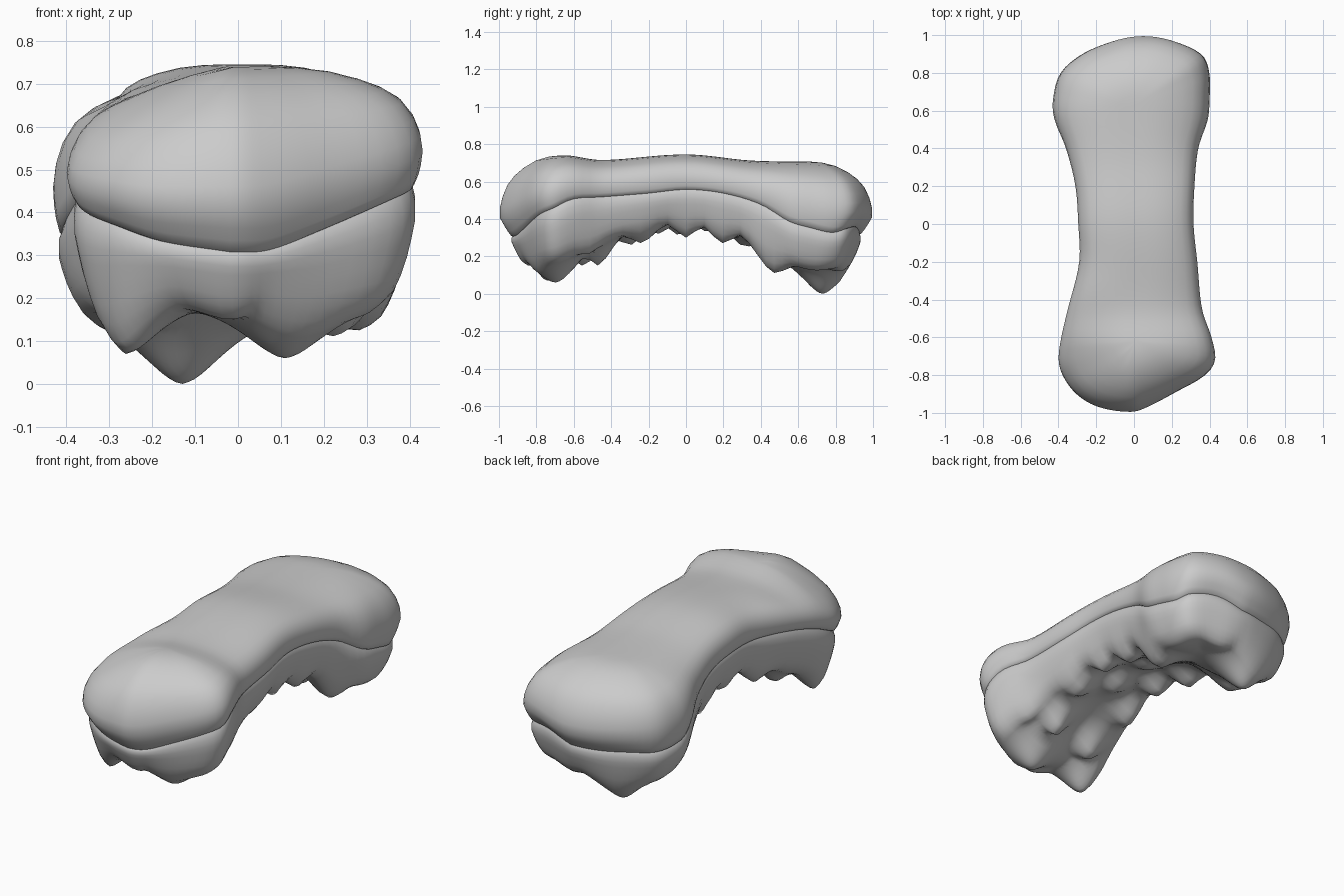
import bpy, bmesh, math

if "Cube" in bpy.data.objects:
    bpy.data.objects.remove(bpy.data.objects["Cube"])

# y, left x, right x, left rim z, right rim z of the cap outline
STATIONS = [
    (-1.0, -0.02, -0.02, 0.31, 0.31), (-0.97, -0.20, 0.08, 0.335, 0.315),
    (-0.90, -0.31, 0.21, 0.37, 0.36), (-0.80, -0.38, 0.38, 0.40, 0.43),
    (-0.72, -0.40, 0.43, 0.43, 0.46), (-0.60, -0.385, 0.41, 0.48, 0.51),
    (-0.45, -0.35, 0.36, 0.52, 0.52), (-0.20, -0.29, 0.335, 0.55, 0.54),
    (0.0, -0.295, 0.315, 0.56, 0.56), (0.20, -0.31, 0.32, 0.54, 0.54),
    (0.40, -0.36, 0.34, 0.48, 0.48), (0.55, -0.42, 0.39, 0.39, 0.39),
    (0.65, -0.43, 0.40, 0.35, 0.36), (0.80, -0.39, 0.40, 0.33, 0.33),
    (0.90, -0.28, 0.36, 0.33, 0.35), (0.97, -0.12, 0.22, 0.32, 0.36),
    (1.0, 0.05, 0.05, 0.32, 0.32)]
TOP = [(-1, .70), (-.65, .74), (-.45, .715), (0, .745), (.35, .712), (.7, .705), (1, .68)]
BASE = [(-1, .26), (-.9, .21), (-.72, .18), (-.55, .24), (-.4, .30), (-.1, .39), (.1, .39),
        (.3, .33), (.42, .26), (.55, .18), (.8, .15), (.93, .17), (1, .2)]
# Hanging rock tips: x, y, tip z, radius
TIPS = [(-.26, -.74, .07, .10), (.11, -.70, .06, .13), (.33, -.70, .21, .10), (-.02, -.84, .15, .10),
        (-.15, -.55, .15, .08), (.14, -.47, .15, .08), (.28, -.54, .21, .08),
        (-.2, -.3, .26, .08), (.18, -.24, .27, .09), (0, -.15, .32, .08), (-.18, -.03, .31, .08),
        (.2, 0, .30, .08), (.02, .12, .33, .08), (.2, .2, .27, .09), (-.2, .2, .27, .09),
        (.06, .32, .25, .09), (.22, .48, .11, .11), (-.24, .5, .13, .10),
        (-.13, .73, 0, .13), (.29, .70, .125, .14), (.10, .82, .12, .10), (-.3, .72, .12, .1)]


def curve(table, y, col=1):
    """Smooth interpolation along y (angle based, so the ends stay round)."""
    t = math.acos(max(-1, min(1, -y)))
    ts = [math.acos(-row[0]) for row in table]
    i = 0
    while i < len(ts) - 2 and t > ts[i + 1]:
        i += 1
    v = [row[col] for row in table]

    def slope(j):
        a, b = max(j - 1, 0), min(j + 1, len(v) - 1)
        return (v[b] - v[a]) / (ts[b] - ts[a])
    h = ts[i + 1] - ts[i]
    u = (t - ts[i]) / h
    return ((2*u**3 - 3*u*u + 1) * v[i] + (u**3 - 2*u*u + u) * h * slope(i)
            + (3*u*u - 2*u**3) * v[i + 1] + (u**3 - u*u) * h * slope(i + 1))


def underside(x, y):
    base = curve(BASE, y)
    z = base
    for tx, ty, tip, r in TIPS:
        w = math.exp(-(math.hypot(x - tx, y - ty) / r) ** 1.7)
        z = min(z, base + (tip - base) * w)
    return z


# Closed outline: up the right side, back down the left
N = 64
ys = [-math.cos(math.pi * i / N) for i in range(N + 1)]
OUTLINE = [(curve(STATIONS, y, 2), y, curve(STATIONS, y, 4)) for y in ys]
OUTLINE += [(curve(STATIONS, y, 1), y, curve(STATIONS, y, 3)) for y in ys[-2:0:-1]]


def end_factor(oy):
    return max(0, min(1, (abs(oy) - .62) / .36))


def shell(name, rings, height, tuck):
    """Stack rings of the outline, each pulled by factor k towards the spine."""
    bm = bmesh.new()
    rows = []
    for k, f in rings:
        row = []
        for ox, oy, rim in OUTLINE:
            cy = max(-.62, min(.62, oy))
            cx = (curve(STATIONS, cy, 1) + curve(STATIONS, cy, 2)) / 2
            t = tuck(f) * end_factor(oy)
            x = cx + (ox - cx) * k * (1 - .4 * t)
            y = cy + (oy - cy) * k * (1 - t)
            row.append(bm.verts.new((x, y, height(x, y, oy, rim, f))))
        rows.append(row)
    n = len(OUTLINE)
    for a, b in zip(rows, rows[1:]):
        for i in range(n):
            bm.faces.new((a[i], a[(i + 1) % n], b[(i + 1) % n], b[i]))
    bmesh.ops.remove_doubles(bm, verts=bm.verts, dist=0.0005)
    bmesh.ops.recalc_face_normals(bm, faces=bm.faces)
    for face in bm.faces:
        face.smooth = True
    mesh = bpy.data.meshes.new(name)
    bm.to_mesh(mesh)
    bm.free()
    obj = bpy.data.objects.new(name, mesh)
    bpy.context.collection.objects.link(obj)
    return obj


def cap_height(x, y, oy, rim, f):
    if f <= 0:
        return rim + f
    # the front left shoulder of the cap slopes down
    front = max(0, min(1, (-y - .3) / .5))
    front = front * front * (3 - 2 * front)
    top = curve(TOP, y) - .3 * max(0, -x - .03) * front
    return rim + (top - rim) * f ** (.85 + .15 * end_factor(oy))


def rock_height(x, y, oy, rim, f):
    return rim + (underside(x, y) - rim) * f


# Rounded overhanging turf cap
shell("turf_cap", [(.82, 0), (.92, -.006), (.965, 0), (.985, .06), (.995, .13), (1, .24), (.985, .38),
                   (.95, .52), (.88, .67), (.78, .78), (.65, .87), (.48, .95), (.3, .99),
                   (.15, 1), (0, 1)], cap_height, lambda f: .14 * max(0, 1 - max(f, 0) / .27))

# Rock body with hanging points
shell("rock_body", [(.7, -.2), (.88, -.12), (.945, 0), (.97, .15), (.97, .3), (.95, .45), (.925, .6),
                    (.89, .75), (.85, .87), (.79, .95)]
      + [(.73 * (1 - i / 14), 1) for i in range(15)], rock_height, lambda f: .14 + .05 * max(0, f))
